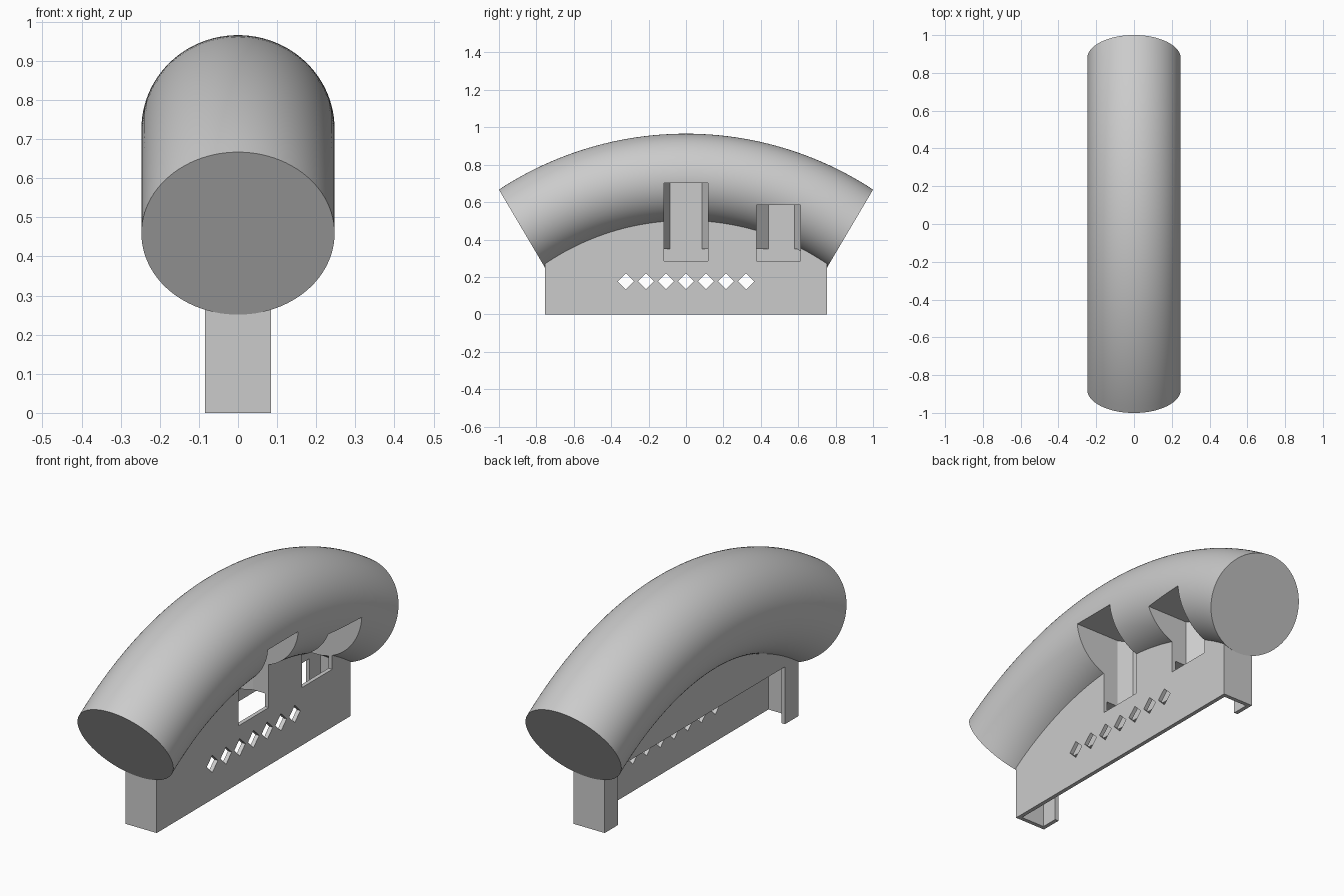
import bpy, bmesh
from math import sin, cos, pi, radians
from mathutils import Vector

cube = bpy.data.objects.get("Cube")
if cube:
    bpy.data.objects.remove(cube, do_unlink=True)

grey = bpy.data.materials.new("plain grey")
grey.use_nodes = True
colour = (0.6, 0.6, 0.6, 1)
grey.diffuse_color = colour
grey.node_tree.nodes["Principled BSDF"].inputs["Base Color"].default_value = colour


def finish(name, bm):
    bmesh.ops.recalc_face_normals(bm, faces=bm.faces)
    mesh = bpy.data.meshes.new(name)
    bm.to_mesh(mesh)
    bm.free()
    mesh.materials.append(grey)
    obj = bpy.data.objects.new(name, mesh)
    bpy.context.collection.objects.link(obj)
    return obj


def add_prism(bm, outline, direction):
    """Extrude a closed outline of 3D points along a direction."""
    face = bm.faces.new([bm.verts.new(p) for p in outline])
    new = bmesh.ops.extrude_face_region(bm, geom=[face])["geom"]
    bmesh.ops.translate(bm, vec=Vector(direction),
                        verts=[g for g in new if isinstance(g, bmesh.types.BMVert)])


def prism(name, outline, direction):
    bm = bmesh.new()
    add_prism(bm, outline, direction)
    return finish(name, bm)


def box(name, x, y, z):
    outline = [(x[0], y[0], z[0]), (x[1], y[0], z[0]), (x[1], y[1], z[0]), (x[0], y[1], z[0])]
    return prism(name, outline, (0, 0, z[1] - z[0]))


def carve(obj, cutters):
    """Subtract the cutters and bake the result."""
    for cutter in cutters:
        cutter.hide_render = True
        mod = obj.modifiers.new(cutter.name, "BOOLEAN")
        mod.operation, mod.solver, mod.object = "DIFFERENCE", "EXACT", cutter
    deps = bpy.context.evaluated_depsgraph_get()
    baked = bpy.data.meshes.new_from_object(obj.evaluated_get(deps))
    obj.modifiers.clear()
    obj.data = baked


# Upper and lower edge of the arched tube at s from -1 to 1
def arch(s, radius, half_angle, top):
    t = s * radians(half_angle)
    return Vector((0, radius * sin(t), top - radius + radius * cos(t)))


def upper(s):
    return arch(s, 1.822, 33.3, 0.966)


def lower(s):
    return arch(s, 1.326, 34.7, 0.487)


# Arched round tube with flat ends
STEPS, SIDES, HALF_WIDTH = 48, 96, 0.247
bm = bmesh.new()
rings = []
for i in range(STEPS + 1):
    s = 2 * i / STEPS - 1
    mid, half = (upper(s) + lower(s)) / 2, (upper(s) - lower(s)) / 2
    rings.append([bm.verts.new(mid + half * cos(a) + Vector((HALF_WIDTH * sin(a), 0, 0)))
                  for a in (2 * pi * k / SIDES for k in range(SIDES))])
for a, b in zip(rings, rings[1:]):
    for k in range(SIDES):
        n = (k + 1) % SIDES
        bm.faces.new((a[k], a[n], b[n], b[k]))
bm.faces.new(rings[0])
bm.faces.new(rings[-1])
tube = finish("arched_tube", bm)

# Hollow base, its top tucked into the tube
W, WALL, END = 0.085, 0.02, 0.755
tops = [lower(1 - i / 12) for i in range(25)]
profile = [(-W, -END, 0), (-W, END, 0)] + [(-W, p.y, p.z + 0.04) for p in tops]
base = prism("hollow_base", profile, (2 * W, 0, 0))

inner = W - WALL
cavity = box("cavity_cutter", (-inner, inner), (-END + WALL, END - WALL), (-0.1, 0.35))
opening = box("side_opening_cutter", (-0.2, 0), (-0.65, 0.65), (-0.1, 0.283))

# Row of diamond holes
bm = bmesh.new()
for i in range(-3, 4):
    y, z, r = i * 0.107, 0.176, 0.043
    add_prism(bm, [(0, y - r, z), (0, y, z - r), (0, y + r, z), (0, y, z + r)], (0.3, 0, 0))
diamonds = finish("diamond_cutter", bm)


# Tall notches with chamfered back corners
def notch(name, y0, y1, top, cham0, cham1):
    sill = 0.285
    plan = [(0.4, y0), (0, y0), (-inner, y0 + cham0), (-inner, y1 - cham1), (0, y1), (0.4, y1)]
    return prism(name, [(x, y, sill) for x, y in plan], (0, 0, top - sill))


notches = [notch("middle_notch_cutter", -0.118, 0.118, 0.703, 0.033, 0.033),
           notch("rear_notch_cutter", 0.378, 0.613, 0.585, 0.064, 0.033)]

carve(base, [cavity, opening, diamonds] + notches)
carve(tube, notches)
for cutter in [cavity, opening, diamonds] + notches:
    bpy.data.objects.remove(cutter, do_unlink=True)

# Smooth tube, crisp edges
bpy.ops.object.select_all(action="DESELECT")
tube.select_set(True)
bpy.context.view_layer.objects.active = tube
bpy.ops.object.shade_smooth_by_angle(angle=radians(25))
